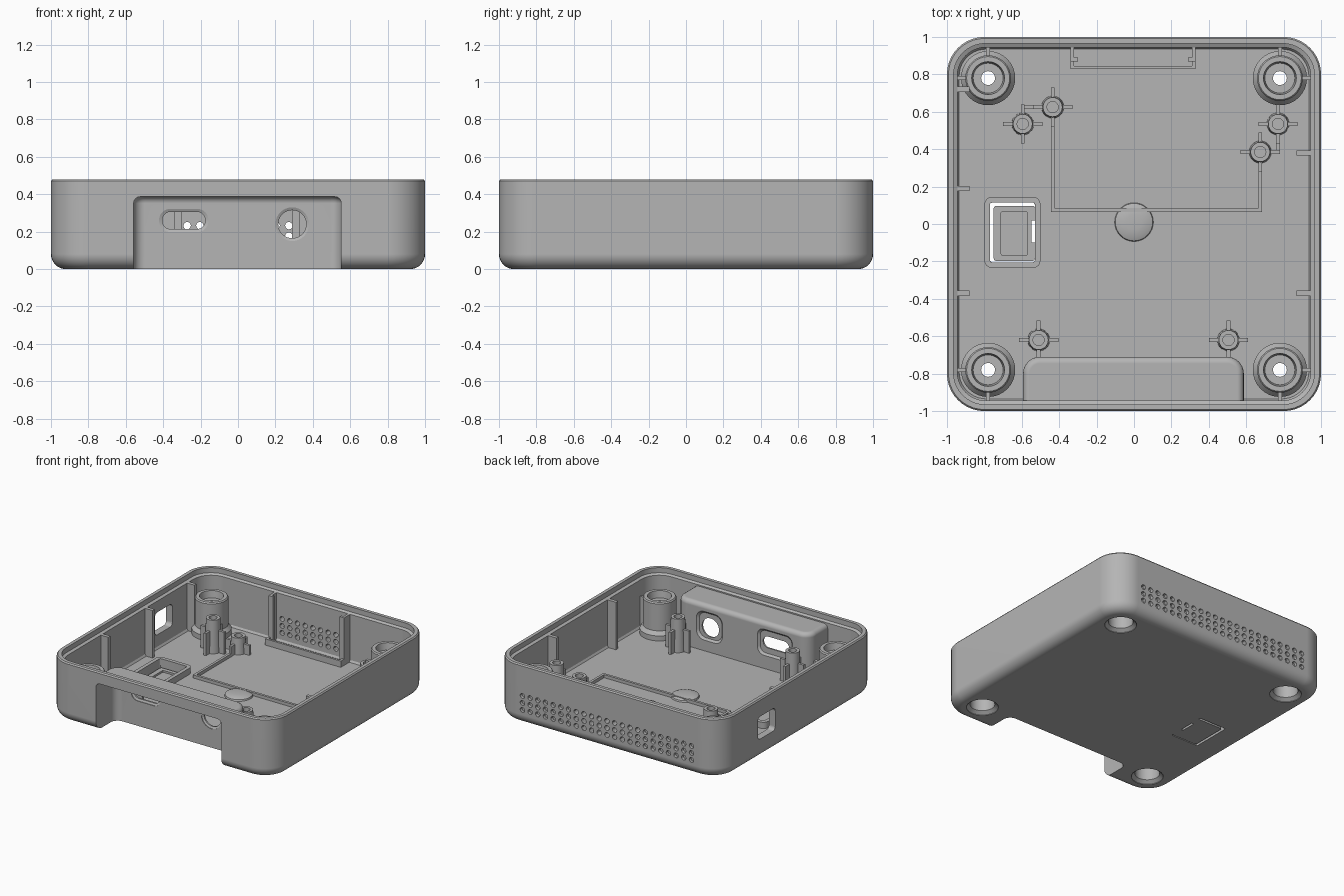
import bpy, bmesh
from math import sin, cos, pi

cube = bpy.data.objects.get("Cube")
if cube:
    bpy.data.objects.remove(cube)

grey = bpy.data.materials.new("plain grey plastic")
GREY = (0.46, 0.46, 0.46, 1)
grey.diffuse_color = GREY
grey.use_nodes = True
shader = next(n for n in grey.node_tree.nodes if n.type == 'BSDF_PRINCIPLED')
shader.inputs["Base Color"].default_value = GREY

MAP = {'Z': lambda u, v, w: (u, v, w),
       'Y': lambda u, v, w: (u, w, v),
       'X': lambda u, v, w: (w, u, v)}


def outline(hx, hy, r, n):
    """Rounded rectangle around the origin."""
    pts = []
    for q, (sx, sy) in enumerate(((1, 1), (-1, 1), (-1, -1), (1, -1))):
        for k in range(n + 1):
            a = (q + k / n) * pi / 2
            pts.append((sx * (hx - r) + r * cos(a), sy * (hy - r) + r * sin(a)))
    return pts


def loft(name, centres, sections, axis='Z', n=8, closed=False):
    """Skin rounded rectangles (hx, hy, r, height), copied to every centre."""
    bm = bmesh.new()
    for cx, cy in centres:
        rings = [[bm.verts.new(MAP[axis](cx + u, cy + v, w)) for u, v in outline(hx, hy, r, n)]
                 for hx, hy, r, w in sections]
        pairs = list(zip(rings, rings[1:]))
        if closed:
            pairs.append((rings[-1], rings[0]))
        else:
            bm.faces.new(rings[0])
            bm.faces.new(rings[-1])
        for a, b in pairs:
            for i in range(len(a)):
                j = (i + 1) % len(a)
                bm.faces.new((a[i], a[j], b[j], b[i]))
        bmesh.ops.remove_doubles(bm, verts=[v for ring in rings for v in ring], dist=1e-5)
    bmesh.ops.recalc_face_normals(bm, faces=bm.faces)
    mesh = bpy.data.meshes.new(name)
    bm.to_mesh(mesh)
    bm.free()
    mesh.materials.append(grey)
    ob = bpy.data.objects.new(name, mesh)
    bpy.context.scene.collection.objects.link(ob)
    return ob


def turned(name, centres, profile, **kw):
    """Round part from (radius, height) pairs."""
    return loft(name, centres, [(r, r, r, z) for r, z in profile], **kw)


def boxes(name, items):
    """One object from several boxes (x0, x1, y0, y1, z0, z1)."""
    bm = bmesh.new()
    for x0, x1, y0, y1, z0, z1 in items:
        made = bmesh.ops.create_cube(bm, size=1)
        for v in made["verts"]:
            v.co = (x0 if v.co.x < 0 else x1, y0 if v.co.y < 0 else y1, z0 if v.co.z < 0 else z1)
    mesh = bpy.data.meshes.new(name)
    bm.to_mesh(mesh)
    bm.free()
    mesh.materials.append(grey)
    ob = bpy.data.objects.new(name, mesh)
    bpy.context.scene.collection.objects.link(ob)
    return ob


def cut(target, cutter):
    """Subtract a cutter and discard it."""
    cutter.hide_render = True
    mod = target.modifiers.new("cut", 'BOOLEAN')
    mod.operation = 'DIFFERENCE'
    mod.solver = 'EXACT'
    mod.object = cutter
    bpy.context.view_layer.update()
    graph = bpy.context.evaluated_depsgraph_get()
    mesh = bpy.data.meshes.new_from_object(target.evaluated_get(graph))
    target.modifiers.clear()
    target.data = mesh
    bpy.data.objects.remove(cutter)


O = [(0, 0)]
FLOOR = 0.05
BASE = FLOOR - 0.005
CORNERS = [(x, y) for x in (-0.78, 0.78) for y in (-0.78, 0.78)]

# Outer tray with rounded bottom edge
F = 0.08
steps = [k * pi / 16 for k in range(9)]
insets = [(F * (1 - sin(t)), F * (1 - cos(t))) for t in steps]
shell = loft("tray_shell", O, [(1 - i, 1 - i, 0.2 - i, z) for i, z in insets]
             + [(1, 1, 0.2, 0.47), (0.992, 0.992, 0.192, 0.48)], n=10)

# Cavity with stepped rim, leaving the front port housing solid
cavity = loft("cavity", O, [(0.935, 0.935, 0.145, FLOOR), (0.945, 0.945, 0.155, FLOOR + 0.015),
                            (0.945, 0.945, 0.155, 0.43), (0.965, 0.965, 0.17, 0.44),
                            (0.965, 0.965, 0.17, 0.6)], n=10)
R = 0.035
housing = loft("housing", [(-0.003, -0.955)],
               [(0.59, 0.245, 0.09, -0.1)]
               + [(0.59 - R * (1 - cos(t)), 0.245 - R * (1 - cos(t)), 0.09 - R * (1 - cos(t)),
                   0.42 - R + R * sin(t)) for t in steps[::2]])
cut(cavity, housing)
cut(shell, cavity)

# Open recess at the front
recess = loft("recess", [(-0.003, -1.025)],
              [(0.555, 0.275, 0.06, -0.1)]
              + [(0.555 - R * (1 - cos(t)), 0.275 - R * (1 - cos(t)), 0.06 - R * (1 - cos(t)),
                  0.387 - R + R * sin(t)) for t in steps[::2]])
cut(shell, recess)

# Ports in the recess wall: inner pockets, then slot and round hole
cut(shell, loft("slot_pocket", [(-0.29, 0.26)],
                [(0.14, 0.09, 0.05, -0.725), (0.16, 0.11, 0.06, -0.705), (0.16, 0.11, 0.06, -0.6)], 'Y'))
cut(shell, loft("jack_pocket", [(0.29, 0.25)],
                [(0.1, 0.1, 0.06, -0.725), (0.12, 0.12, 0.07, -0.705), (0.12, 0.12, 0.07, -0.6)], 'Y'))
cut(shell, loft("slot", [(-0.29, 0.26)],
                [(0.132, 0.062, 0.06, -0.8), (0.132, 0.062, 0.06, -0.745),
                 (0.115, 0.046, 0.045, -0.738), (0.115, 0.046, 0.045, -0.6)], 'Y'))
cut(shell, turned("jack_hole", [(0.29, 0.24)],
                  [(0.09, -0.8), (0.09, -0.745), (0.075, -0.738), (0.075, -0.6)], axis='Y'))

# Opening in the right side wall
cut(shell, loft("side_opening", [(0.41, 0.25)], [(0.11, 0.09, 0.03, -1.1), (0.11, 0.09, 0.03, -0.9)], 'X'))

# Vent holes at the back: through in the middle, blind at the sides
vents = [(-0.748 + 0.068 * k, z) for k in range(23) for z in (0.12, 0.176, 0.232)]
for name, test, depth in (("vents", lambda x: abs(x) < 0.28, 0.9),
                          ("blind_vents", lambda x: abs(x) >= 0.28, 0.975)):
    cut(shell, turned(name, [c for c in vents if test(c[0])], [(0.02, depth), (0.02, 1.1)], axis='Y', n=3))

# Screw wells through the floor
cut(shell, turned("wells", CORNERS, [(0.116, -0.1), (0.116, 0.004), (0.09, 0.025), (0.09, 0.2)]))

# Floor window with raised frame and button plate
cut(shell, loft("window", [(-0.65, -0.045)], [(0.12, 0.16, 0.012, -0.1), (0.12, 0.16, 0.012, 0.2)], n=3))
loft("window_frame", [(-0.65, -0.045)],
     [(0.15, 0.19, 0.04, BASE), (0.15, 0.19, 0.04, 0.1), (0.12, 0.16, 0.012, 0.1),
      (0.12, 0.16, 0.012, BASE)], n=4, closed=True)
plate = loft("button_plate", [(-0.64, -0.05)],
             [(0.11, 0.147, 0.012, 0), (0.11, 0.147, 0.012, 0.04),
              (0.07, 0.115, 0.005, 0.04), (0.07, 0.115, 0.005, 0.025)], n=3)
cut(plate, boxes("notch", [(-0.548, -0.5, -0.1, 0.02, -0.1, 0.2)]))

# Corner screw bosses with webs to the walls
turned("corner_bosses", CORNERS,
       [(0.145, BASE), (0.145, 0.09), (0.122, 0.12), (0.122, 0.335), (0.115, 0.345), (0.088, 0.345),
        (0.08, 0.29), (0.037, 0.29), (0.037, 0.25), (0.09, 0.25), (0.09, BASE)], closed=True)
T = 0.01
webs = []
for x, y in CORNERS:
    sx, sy = (1 if x > 0 else -1), (1 if y > 0 else -1)
    xs, ys = sorted((sx * 0.89, sx * 0.95)), sorted((sy * 0.89, sy * 0.95))
    webs += [(xs[0], xs[1], y - T, y + T, BASE, 0.3), (x - T, x + T, ys[0], ys[1], BASE, 0.3)]
boxes("boss_webs", webs)

# Board posts with cross ribs
TALL, SHORT, ARM = 0.315, 0.18, 0.105
posts = [(-0.595, 0.535, TALL), (0.77, 0.535, TALL), (-0.51, -0.62, TALL), (0.505, -0.62, TALL),
         (-0.435, 0.625, SHORT), (0.675, 0.385, SHORT)]
for h in (TALL, SHORT):
    group = [(x, y) for x, y, ph in posts if ph == h]
    turned("tall_posts" if h == TALL else "short_posts", group,
           [(0.06, BASE), (0.052, h), (0.03, h), (0.03, h - 0.1)], n=5)
    top = h * 0.72
    boxes("tall_post_ribs" if h == TALL else "short_post_ribs",
          [b for x, y in group for s in (-1, 1) for b in
           ((min(x + s * 0.04, x + s * ARM), max(x + s * 0.04, x + s * ARM), y - T, y + T, BASE, top),
            (x - T, x + T, min(y + s * 0.04, y + s * ARM), max(y + s * 0.04, y + s * ARM), BASE, top))])


# Low ridges on the floor, following right-angled paths
def ridge(path):
    return [(min(ax, bx) - T, max(ax, bx) + T, min(ay, by) - T, max(ay, by) + T, BASE, 0.075)
            for (ax, ay), (bx, by) in zip(path, path[1:])]


boxes("floor_ridges",
      ridge([(-0.435, 0.58), (-0.435, 0.075), (0.675, 0.075), (0.675, 0.34)])
      + ridge([(-0.595, 0.58), (-0.595, 0.625), (-0.48, 0.625)])
      + ridge([(0.77, 0.65), (0.77, 0.58)])
      + ridge([(0.77, 0.49), (0.77, 0.385), (0.72, 0.385)])
      + ridge([(-0.51, -0.66), (-0.51, -0.72)]) + ridge([(0.505, -0.66), (0.505, -0.72)]))

# Low dome in the middle of the floor
turned("floor_dome", [(0, 0.01)], [(0.105, BASE), (0.1, 0.062), (0.08, 0.07), (0.04, 0.075)])

# Side wall ribs
boxes("wall_ribs", [(-0.95, -0.88, y - 0.014, y + 0.014, BASE, 0.43) for y in (-0.37, 0.19, 0.72)]
      + [(0.87, 0.95, y - 0.014, y + 0.014, BASE, 0.43) for y in (-0.37, 0.38)])

# Holder behind the vents: two channel posts and a low lip
holder = [(-0.34, 0.33, 0.828, 0.845, BASE, 0.1)]
for x, s in ((-0.33, 1), (0.32, -1)):
    holder += [(x - T, x + T, 0.84, 0.88, BASE, 0.1), (x - T, x + T, 0.87, 0.955, BASE, 0.43),
               (min(x, x + s * 0.03), max(x, x + s * 0.03), 0.87, 0.89, BASE, 0.43)]
boxes("vent_holder", holder)

# Smooth shading with sharp edges kept
for ob in bpy.context.scene.objects:
    ob.select_set(ob.type == 'MESH')
bpy.context.view_layer.objects.active = shell
bpy.ops.object.shade_smooth_by_angle(angle=pi / 6)
weighted = shell.modifiers.new("weighted", 'WEIGHTED_NORMAL')
weighted.keep_sharp = True
